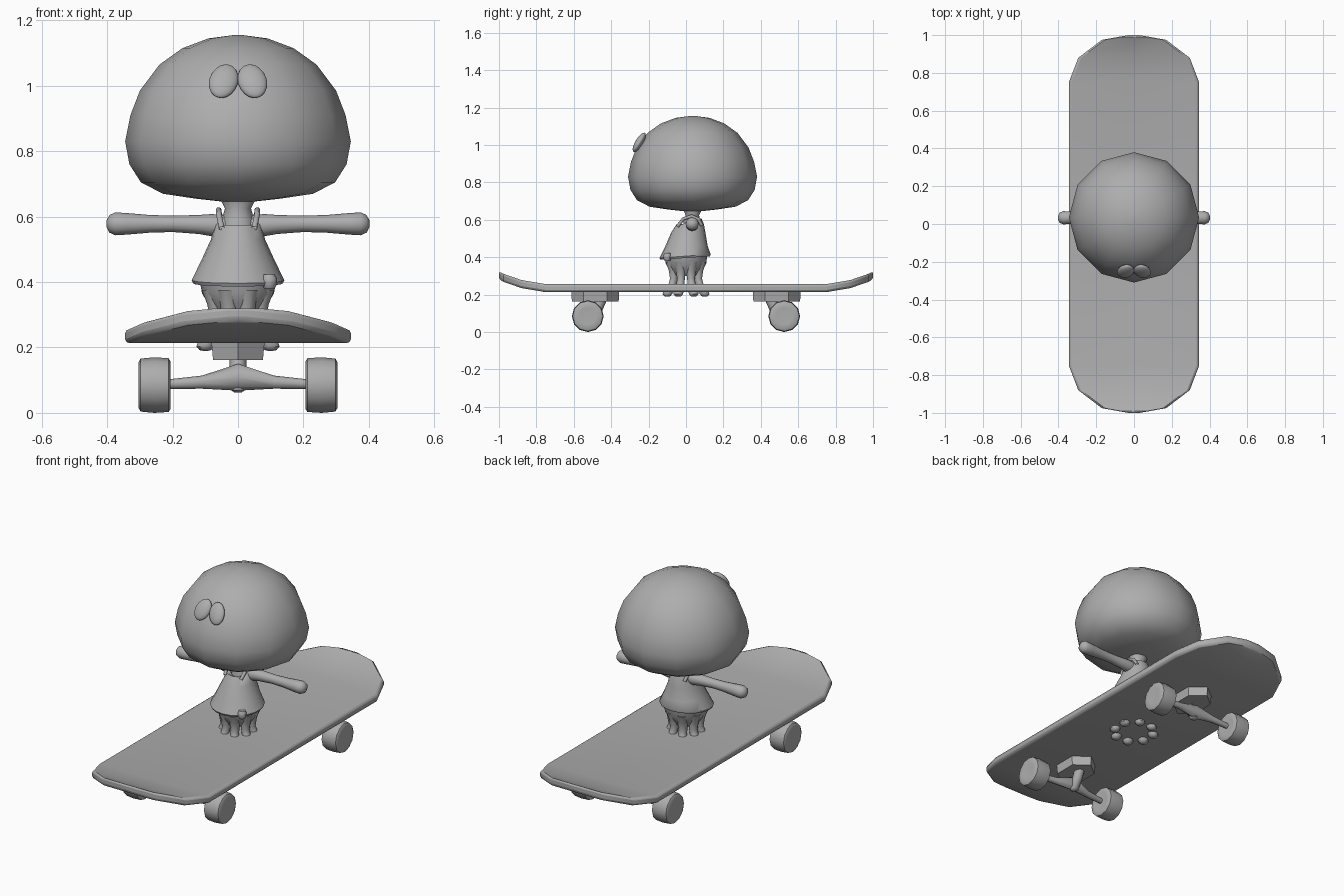
import bpy, bmesh
from math import sin, cos, pi, radians
from mathutils import Vector

cube = bpy.data.objects.get("Cube")
if cube:
    bpy.data.objects.remove(cube)

GREY = (0.42, 0.42, 0.42, 1)
mat = bpy.data.materials.new("plain grey")
mat.use_nodes = True
mat.diffuse_color = GREY
mat.node_tree.nodes["Principled BSDF"].inputs["Base Color"].default_value = GREY


def finish(name, bm, angle=50):
    bmesh.ops.recalc_face_normals(bm, faces=bm.faces)
    mesh = bpy.data.meshes.new(name)
    bm.to_mesh(mesh)
    bm.free()
    mesh.materials.append(mat)
    ob = bpy.data.objects.new(name, mesh)
    bpy.context.collection.objects.link(ob)
    bpy.context.view_layer.objects.active = ob
    for other in bpy.context.selected_objects:
        other.select_set(False)
    ob.select_set(True)
    bpy.ops.object.shade_smooth_by_angle(angle=radians(angle))
    return ob


def loft(name, rings, n=12, axis="z", shift=0.0, caps=True, angle=50, edit=None):
    """Each ring is (position along axis, centre u, centre v, radius u, radius v)."""
    bm = bmesh.new()
    loops = []
    for t, u, v, ru, rv in rings:
        loop = []
        for i in range(n):
            a = 2 * pi * (i + shift) / n
            p, q = u + ru * cos(a), v + rv * sin(a)
            loop.append(bm.verts.new((t, p, q) if axis == "x" else (p, q, t)))
        loops.append(loop)
    for a, b in zip(loops, loops[1:]):
        for i in range(n):
            j = (i + 1) % n
            bm.faces.new((a[i], a[j], b[j], b[i]))
    if caps:
        bm.faces.new(loops[0])
        bm.faces.new(loops[-1])
    if edit:
        edit(loops)
    return finish(name, bm, angle)


def ellipsoid(name, loc, radii, rot=(0, 0, 0), segs=16):
    bm = bmesh.new()
    bmesh.ops.create_uvsphere(bm, u_segments=segs, v_segments=segs // 2 + 2, radius=1)
    ob = finish(name, bm)
    ob.location, ob.scale, ob.rotation_euler = loc, radii, rot
    return ob


# Deck: rows across the board, narrowing and rising at both ends
ends = [(0.75, 0.345, 0.256), (0.88, 0.295, 0.278), (0.975, 0.17, 0.311), (1.0, 0.03, 0.325)]
rows = [(-y, w, z) for y, w, z in reversed(ends)] + ends
bm = bmesh.new()
grid = [[bm.verts.new((x * w, y, z)) for x in (-1, 0, 1)] for y, w, z in rows]
for a, b in zip(grid, grid[1:]):
    for i in range(2):
        bm.faces.new((a[i], a[i + 1], b[i + 1], b[i]))
under = bmesh.ops.extrude_face_region(bm, geom=bm.faces[:])
bmesh.ops.translate(bm, vec=(0, 0, -0.043),
                    verts=[g for g in under["geom"] if isinstance(g, bmesh.types.BMVert)])
deck = finish("deck", bm)
bevel = deck.modifiers.new("rounded rim", "BEVEL")
bevel.width, bevel.segments, bevel.angle_limit = 0.012, 2, radians(50)

# Trucks and wheels, mirrored front to back
for end, s in (("front", -1), ("back", 1)):
    c = 0.485 * s
    loft(end + "_truck_base", [(0.162, 0, c, 0.088, 0.125), (0.218, 0, c, 0.094, 0.128)],
         n=6, shift=0.5 * 3, angle=25)
    loft(end + "_kingpin", [(0.063, 0, 0.50 * s, 0.012, 0.012), (0.07, 0, 0.5 * s, 0.022, 0.022),
                            (0.12, 0, 0.475 * s, 0.026, 0.03), (0.17, 0, 0.455 * s, 0.026, 0.032)])
    loft(end + "_axle", [(-0.21, 0.525 * s, 0.088, 0.015, 0.015),
                         (-0.11, 0.522 * s, 0.094, 0.018, 0.020),
                         (0, 0.505 * s, 0.109, 0.028, 0.041),
                         (0.11, 0.522 * s, 0.094, 0.018, 0.020),
                         (0.21, 0.525 * s, 0.088, 0.015, 0.015)], n=8, axis="x")
    for side, m in (("left", 1), ("right", -1)):
        y, z = 0.525 * s, 0.085
        prof = [(0.208, 0.05), (0.206, 0.072), (0.212, 0.082), (0.255, 0.085),
                (0.298, 0.081), (0.304, 0.07), (0.302, 0.045)]
        loft(f"{end}_{side}_wheel", [(m * x, y, z, r, r) for x, r in prof], n=12, axis="x")

# Head: a wide twelve-sided dome
dome = [(0.645, 0.04), (0.655, 0.13), (0.67, 0.23), (0.705, 0.297), (0.76, 0.332),
        (0.83, 0.345), (0.91, 0.329), (0.985, 0.3), (1.065, 0.24), (1.115, 0.17),
        (1.145, 0.09), (1.155, 0.015)]
loft("head", [(z, 0, 0.035, r, r) for z, r in dome])

# Eyes, leaning against the dome
for side, m in (("left", 1), ("right", -1)):
    ellipsoid(side + "_eye", (m * 0.044, -0.25, 1.014), (0.044, 0.021, 0.06),
              (radians(-32), m * radians(-14), m * radians(8)))

# Neck
loft("neck", [(0.53, 0, 0.03, 0.055, 0.05), (0.59, 0, 0.032, 0.05, 0.045),
              (0.625, 0, 0.034, 0.04, 0.036), (0.665, 0, 0.035, 0.06, 0.055)])


# Dress: flared, with a scooped neckline and a hem that dips at the front
def shape_dress(loops):
    for loop in loops[:3]:
        for v in loop:
            v.co.z += 0.07 * v.co.y
    for v in loops[-1]:
        v.co.z -= 0.045 * max(0, -(v.co.y - 0.03) / 0.05)


loft("dress", [(0.41, 0, -0.005, 0.115, 0.11), (0.396, 0, -0.005, 0.137, 0.132),
               (0.406, 0, -0.005, 0.142, 0.137), (0.46, 0, 0.003, 0.115, 0.113),
               (0.53, 0, 0.012, 0.083, 0.092), (0.575, 0, 0.022, 0.07, 0.074),
               (0.607, 0, 0.03, 0.058, 0.053)], n=20, caps=False, edit=shape_dress)

# Shoulder straps and arms
for side, m in (("left", 1), ("right", -1)):
    curve = bpy.data.curves.new(side + "_strap", "CURVE")
    curve.dimensions, curve.bevel_depth, curve.bevel_resolution = "3D", 0.009, 2
    path = [(0.05, -0.045, 0.565), (0.058, -0.015, 0.605), (0.059, 0.03, 0.62),
            (0.058, 0.065, 0.605), (0.05, 0.085, 0.57)]
    spline = curve.splines.new("POLY")
    spline.points.add(len(path) - 1)
    for pt, (x, y, z) in zip(spline.points, path):
        pt.co = (m * x, y, z, 1)
    curve.materials.append(mat)
    bpy.context.collection.objects.link(bpy.data.objects.new(side + "_strap", curve))
    arm = [(0.03, 0.573, 0.03), (0.08, 0.574, 0.034), (0.12, 0.576, 0.029), (0.2, 0.578, 0.025),
           (0.27, 0.578, 0.027), (0.34, 0.578, 0.033), (0.375, 0.578, 0.035),
           (0.393, 0.578, 0.027), (0.402, 0.578, 0.01)]
    loft(side + "_arm", [(m * x, 0.033, z, r, r) for x, z, r in arm], axis="x")

# Hem ornament
ornament = loft("hem_ornament", [(0.38, 0.096, -0.1, 0.016, 0.014), (0.39, 0.096, -0.1, 0.021, 0.02),
                                 (0.41, 0.096, -0.1, 0.024, 0.022), (0.423, 0.094, -0.098, 0.018, 0.016)],
                n=8)

# Lower body and its ring of eight tentacles, with feet reaching through the deck
loft("lower_body", [(0.3, 0, 0, 0.07, 0.07), (0.335, 0, 0, 0.092, 0.092),
                    (0.365, 0, 0, 0.11, 0.108), (0.41, 0, 0, 0.118, 0.114)], n=16)
tentacle = [(0.375, 0.085, 0.032), (0.33, 0.072, 0.027), (0.285, 0.07, 0.022),
            (0.25, 0.08, 0.022), (0.225, 0.1, 0.028), (0.203, 0.108, 0.027),
            (0.192, 0.108, 0.018), (0.189, 0.108, 0.005)]
for k in range(8):
    d = Vector((cos((k + 0.5) * pi / 4), sin((k + 0.5) * pi / 4)))
    loft(f"tentacle_{k + 1}", [(z, d.x * r, d.y * r, w, w) for z, r, w in tentacle], n=10)
